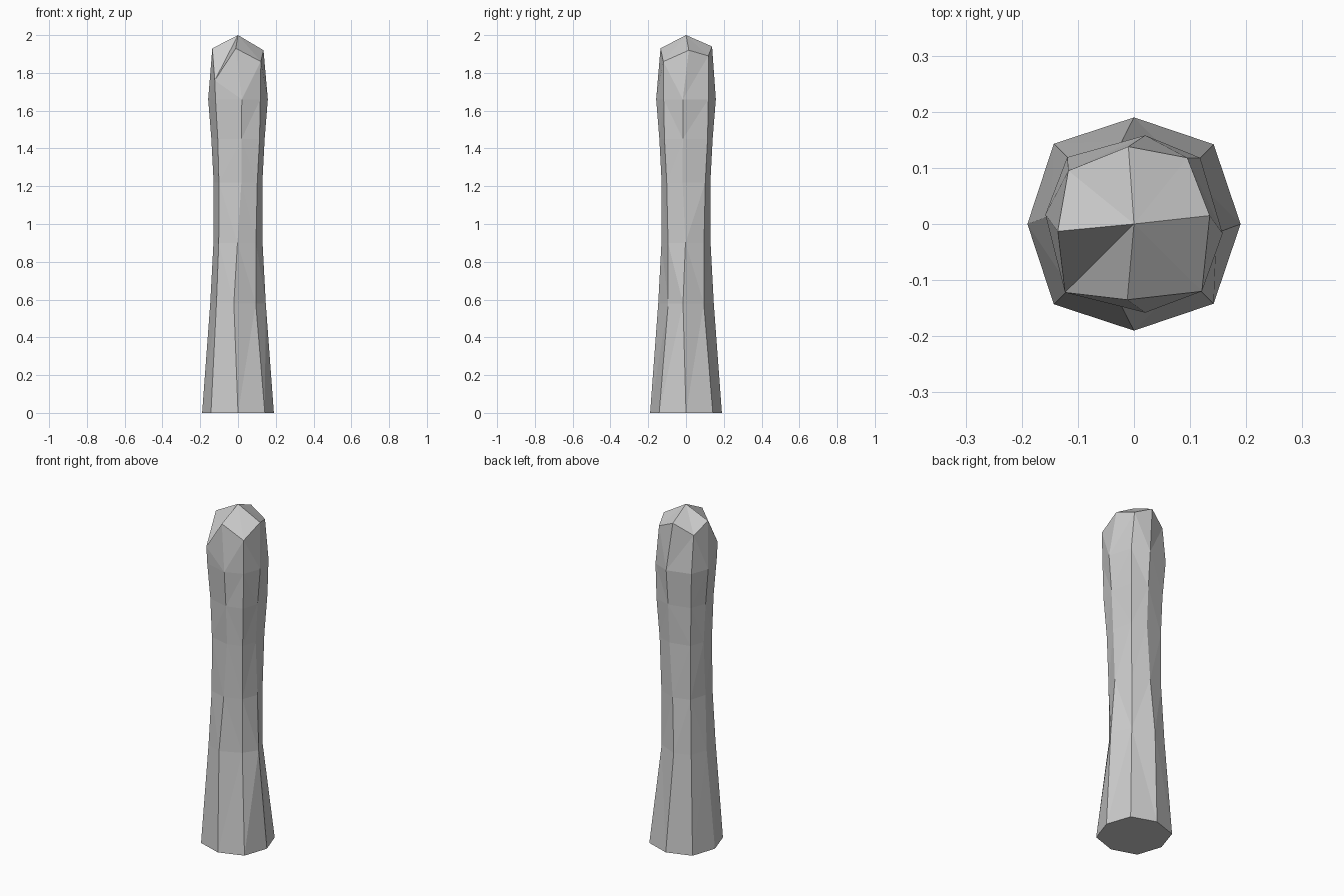
import bpy, bmesh

if "Cube" in bpy.data.objects:
    bpy.data.objects.remove(bpy.data.objects["Cube"])

# Ring profile: z, axis reach, right diagonal, left diagonal, sway x, sway y
rings = [
    (0.00, 0.190, 0.142, 0.143, 0.000, 0.000),
    (0.58, 0.147, 0.094, 0.114, -0.022, -0.016),
    (0.90, 0.130, 0.095, 0.102, -0.003, -0.003),
    (1.22, 0.129, 0.102, 0.101, 0.018, -0.018),
    (1.45, 0.141, 0.114, 0.107, 0.019, -0.017),
    (1.66, 0.158, 0.118, 0.119, 0.020, -0.017),
]
# Faceted rim under the tip, anticlockwise from +x
rim = [(0.135, 0.015, 1.92), (0.095, 0.118, 1.89), (-0.010, 0.138, 1.94),
       (-0.117, 0.095, 1.88), (-0.136, -0.013, 1.93), (-0.123, -0.122, 1.76),
       (-0.012, -0.135, 1.93), (0.121, -0.120, 1.86)]


def ring_points(z, a, r, l, sx, sy):
    return [(a, sy, z), (r, r, z), (sx, a, z), (-l, l, z),
            (-a, -sy, z), (-l, -l, z), (sx, -a, z), (r, -r, z)]


bm = bmesh.new()
loops = [[bm.verts.new(p) for p in ring_points(*row)] for row in rings]
loops.append([bm.verts.new(p) for p in rim])

# Eight-sided shaft
sides = []
for low, high in zip(loops, loops[1:]):
    for i in range(8):
        j = (i + 1) % 8
        sides.append(bm.faces.new((low[i], low[j], high[j], high[i])))
bmesh.ops.triangulate(bm, faces=sides)

# Base and pointed tip
bm.faces.new(loops[0][::-1])
apex = bm.verts.new((0, 0, 2))
for i in range(8):
    bm.faces.new((loops[-1][i], loops[-1][(i + 1) % 8], apex))

mesh = bpy.data.meshes.new("wooden_post")
bm.to_mesh(mesh)
bm.free()
bpy.context.collection.objects.link(bpy.data.objects.new("wooden_post", mesh))
